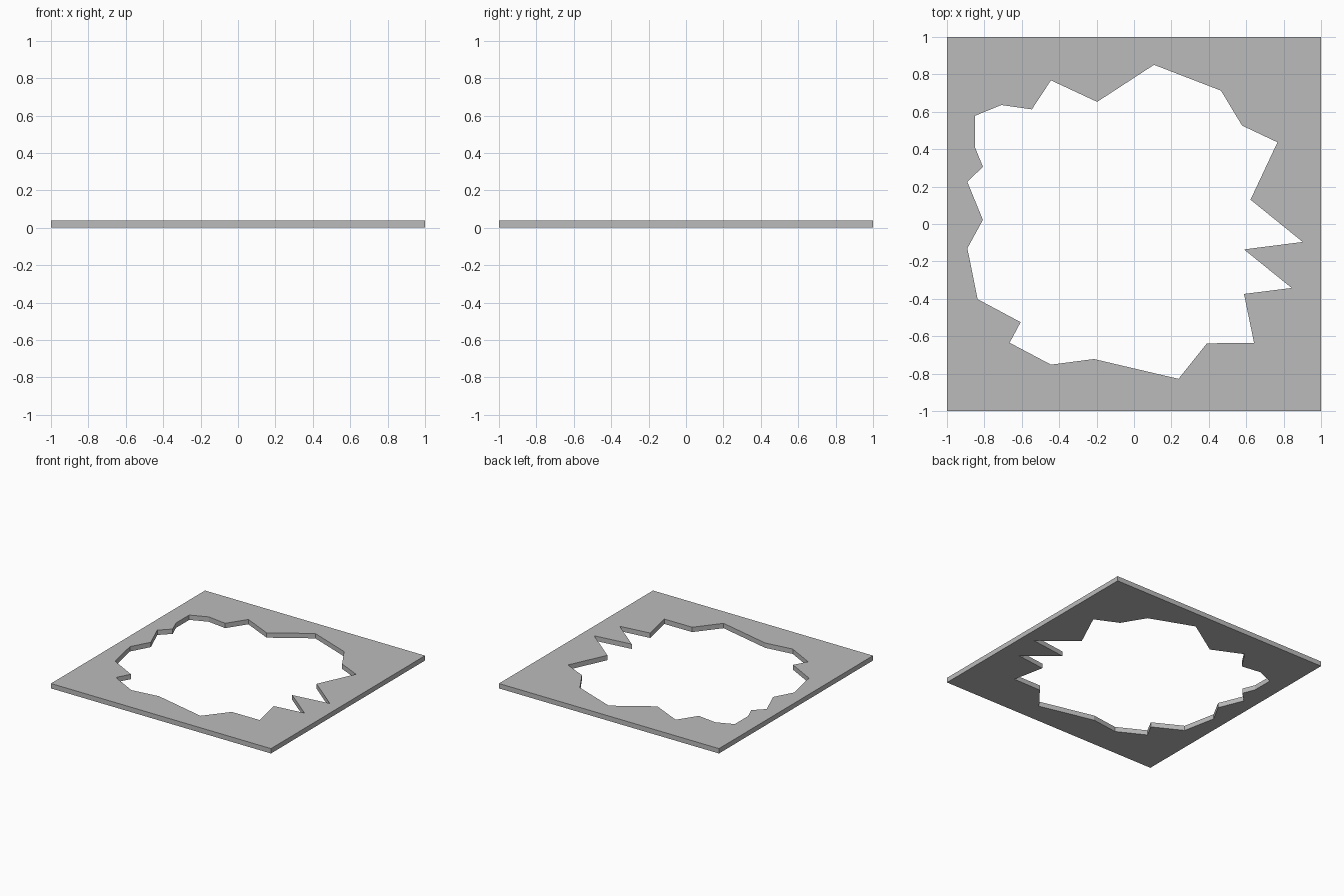
import bpy, bmesh

if "Cube" in bpy.data.objects:
    bpy.data.objects.remove(bpy.data.objects["Cube"])

THICKNESS = 0.04

# Square outer edge and jagged opening, clockwise from the back
outer = [(-1, -1), (1, -1), (1, 1), (-1, 1)]
opening = [
    (0.107, 0.851), (0.465, 0.713), (0.578, 0.526), (0.767, 0.437),
    (0.623, 0.130), (0.902, -0.096), (0.588, -0.136), (0.843, -0.342),
    (0.588, -0.374), (0.642, -0.636), (0.39, -0.638), (0.238, -0.828),
    (-0.214, -0.722), (-0.444, -0.752), (-0.665, -0.635), (-0.606, -0.525),
    (-0.836, -0.402), (-0.891, -0.130), (-0.808, 0.022), (-0.891, 0.225),
    (-0.808, 0.306), (-0.849, 0.408), (-0.849, 0.579), (-0.709, 0.636),
    (-0.546, 0.613), (-0.444, 0.768), (-0.197, 0.653),
]


def add_loop(bm, points):
    verts = [bm.verts.new((x, y, 0)) for x, y in points]
    return [bm.edges.new((v, verts[(i + 1) % len(verts)]))
            for i, v in enumerate(verts)]


# Flat sheet between the two outlines
bm = bmesh.new()
edges = add_loop(bm, outer) + add_loop(bm, opening)
bmesh.ops.triangle_fill(bm, edges=edges, use_beauty=True, normal=(0, 0, 1))
for face in bm.faces:
    face.normal_update()
    if face.normal.z < 0:
        face.normal_flip()

mesh = bpy.data.meshes.new("broken_panel")
bm.to_mesh(mesh)
bm.free()
panel = bpy.data.objects.new("broken_panel", mesh)
bpy.context.collection.objects.link(panel)

# Darker grey surface
grey = bpy.data.materials.new("dark_grey")
grey.diffuse_color = (0.5, 0.5, 0.5, 1)
grey.use_nodes = True
grey.node_tree.nodes["Principled BSDF"].inputs["Base Color"].default_value = grey.diffuse_color
mesh.materials.append(grey)

# Thicken the sheet upward from the ground
solid = panel.modifiers.new("thickness", 'SOLIDIFY')
solid.thickness = THICKNESS
solid.offset = 1
